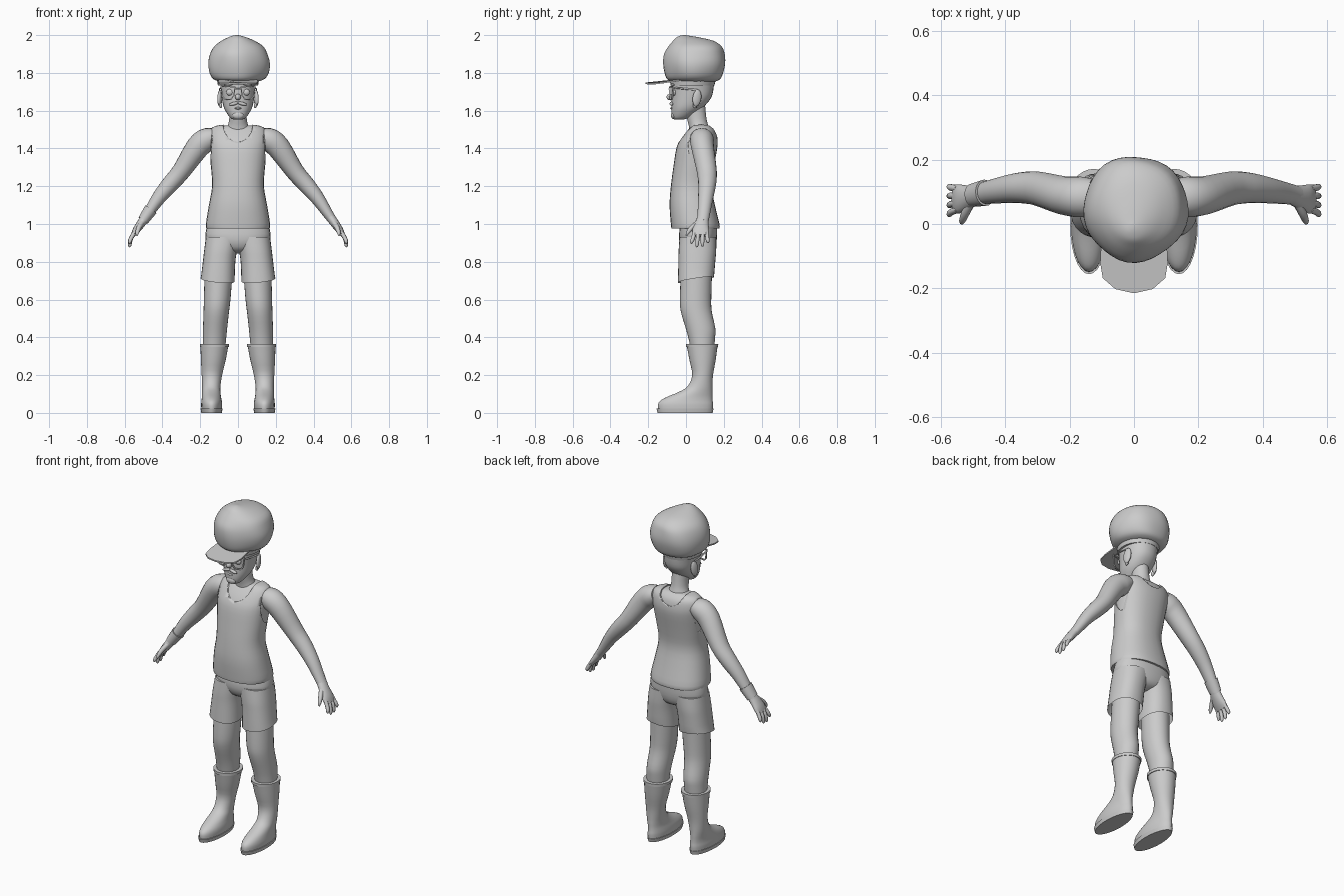
import bpy, bmesh, math
from mathutils import Vector, Matrix

grey = bpy.data.materials.new("light_grey")
grey.diffuse_color = (0.6, 0.6, 0.6, 1)


def finish(name, bm, angle=40):
    bmesh.ops.recalc_face_normals(bm, faces=bm.faces)
    me = bpy.data.meshes.new(name)
    bm.to_mesh(me)
    bm.free()
    me.materials.append(grey)
    me.shade_smooth()
    me.set_sharp_from_angle(angle=math.radians(angle))
    ob = bpy.data.objects.new(name, me)
    bpy.context.collection.objects.link(ob)
    return ob


def smooth_rows(rows, k):
    """Catmull-Rom resampling of a list of number tuples."""
    if k == 1:
        return rows
    out = []
    for i in range(len(rows) - 1):
        a, b, c, d = (rows[max(0, min(len(rows) - 1, i + j))] for j in (-1, 0, 1, 2))
        for s in range(k):
            t = s / k
            out.append([0.5 * (2 * q + (r - p) * t + (2 * p - 5 * q + 4 * r - w) * t * t
                               + (3 * q - p - 3 * r + w) * t ** 3)
                        for p, q, r, w in zip(a, b, c, d)])
    return out + [rows[-1]]


def skin(name, rings, caps=(True, True), angle=40):
    bm = bmesh.new()
    loops = [[bm.verts.new(p) for p in ring] for ring in rings]
    n = len(loops[0])
    for a, b in zip(loops, loops[1:]):
        for i in range(n):
            j = (i + 1) % n
            bm.faces.new((a[i], a[j], b[j], b[i]))
    if caps[0]:
        bm.faces.new(loops[0])
    if caps[1]:
        bm.faces.new(loops[-1])
    return finish(name, bm, angle)


def stack(name, rows, s=1, n=28, e=2.0, k=3, caps=(True, True), grow=0, lump=None):
    """Horizontal rounded sections: rows of (z, x0, x1, y0, y1)."""
    rings = []
    for z, x0, x1, y0, y1 in smooth_rows(rows, k):
        ring = []
        for i in range(n):
            a = math.tau * i / n
            c, d = math.cos(a), math.sin(a)
            m = lump(a, z) if lump else 1
            px = math.copysign(abs(c) ** (2 / e), c) * ((x1 - x0) / 2 + grow) * m
            py = math.copysign(abs(d) ** (2 / e), d) * ((y1 - y0) / 2 + grow) * m
            ring.append((s * ((x0 + x1) / 2 + px), (y0 + y1) / 2 + py, z))
        rings.append(ring)
    return skin(name, rings, caps)


def sym(rows):
    return [(z, -x, x, a, b) for z, x, a, b in rows]


def tube(name, pts, s=1, n=16, k=3):
    """Oval tube: points of (x, y, z, thickness radius, sideways radius)."""
    pts = smooth_rows(pts, k)
    P = [Vector(p[:3]) for p in pts]
    rings = []
    for i, p in enumerate(pts):
        t = (P[min(i + 1, len(P) - 1)] - P[max(i - 1, 0)]).normalized()
        v = t.cross(Vector((0, 1, 0))).normalized()
        u = v.cross(t)
        ring = []
        for j in range(n):
            a = math.tau * j / n
            q = P[i] + v * math.cos(a) * p[3] + u * math.sin(a) * p[4]
            ring.append((s * q.x, q.y, q.z))
        rings.append(ring)
    return skin(name, rings, angle=60)


def ball(name, loc, size, rot=(0, 0, 0)):
    bm = bmesh.new()
    bmesh.ops.create_uvsphere(bm, u_segments=16, v_segments=10, radius=1)
    ob = finish(name, bm)
    ob.location, ob.scale, ob.rotation_euler = loc, size, rot
    return ob


def cut(target, name, loc, rot, rx, ry, depth):
    bm = bmesh.new()
    bmesh.ops.create_cone(bm, cap_ends=True, segments=32, radius1=1, radius2=1, depth=depth)
    ob = finish(name, bm)
    ob.location, ob.rotation_euler, ob.scale = loc, rot, (rx, ry, 1)
    ob.hide_render = True
    ob.hide_set(True)
    mod = target.modifiers.new(name, 'BOOLEAN')
    mod.object, mod.operation, mod.solver = ob, 'DIFFERENCE', 'EXACT'


# torso, with the tank top as a slightly larger shell cut at neck and armholes
body = sym([(.975, .16, -.07, .17), (1.0, .163, -.073, .17), (1.1, .147, -.08, .146),
            (1.2, .13, -.073, .128), (1.3, .136, -.06, .14), (1.4, .146, -.044, .158),
            (1.45, .15, -.022, .16), (1.49, .142, .008, .15), (1.513, .115, .03, .13),
            (1.522, .06, .045, .115)])
stack("torso", body, e=2.3)
tank = stack("tank_top", [(r[0] + (.005 if r[0] > 1.47 else 0), *r[1:]) for r in body],
             e=2.3, grow=.007)
cut(tank, "neck_cutter", (0, .05, 1.53), (math.radians(97), 0, 0), .078, .085, .5)
for s in (-1, 1):
    cut(tank, "armhole_cutter", (s * .185, .08, 1.405), (0, math.pi / 2, 0), .1, .068, .1)

# neck and head
stack("neck", sym([(1.48, .075, .02, .13), (1.52, .055, .015, .118), (1.56, .046, .005, .108),
                   (1.64, .046, -.01, .1)]))
stack("head", sym([(1.553, .02, -.06, -.015), (1.56, .038, -.07, .01), (1.585, .058, -.076, .05),
                   (1.62, .076, -.077, .094), (1.67, .086, -.077, .134), (1.72, .092, -.078, .146),
                   (1.77, .1, -.075, .15)]), e=2.2)
ball("nose", (0, -.084, 1.672), (.015, .019, .017))
ball("lower_lip", (0, -.076, 1.613), (.018, .008, .006))
ball("goatee", (0, -.066, 1.575), (.03, .014, .02))

# face details, glasses and ears
for s in (-1, 1):
    ball("moustache", (s * .022, -.077, 1.637), (.026, .01, .009), (0, s * .25, 0))
    ball("eye", (s * .043, -.062, 1.697), (.02, .014, .018))
    ball("eyebrow", (s * .045, -.07, 1.738), (.03, .01, .007), (0, s * .15, 0))
    ball("ear", (s * .096, .058, 1.667), (.012, .024, .045), (-.15, 0, s * .3))
    ball("earlobe", (s * .092, .048, 1.627), (.008, .012, .014))
    frame = []
    for x, z in ((.012, 1.728), (.092, 1.732), (.086, 1.675), (.07, 1.657), (.036, 1.657), (.02, 1.678)):
        y = -.086 + 2.2 * x * x
        cx, cz = x + (.052 - x) * .16, z + (1.695 - z) * .16
        frame.append([(s * x, y - .004, z), (s * cx, y - .004, cz),
                      (s * cx, y + .004, cz), (s * x, y + .004, z)])
    skin("glasses_frame", frame + frame[:1], (False, False))
    tube("glasses_temple", [(.09, -.066, 1.722, .003, .005), (.097, .0, 1.715, .003, .005),
                            (.098, .06, 1.71, .003, .005)], s, n=6, k=1)
tube("glasses_bridge", [(-.016, -.088, 1.715, .004, .004), (.016, -.088, 1.715, .004, .004)], n=6, k=1)

# puffy cap, band and visor
def puff(a, z):
    w = max(0, min(1, (1.99 - z) / .08))
    return 1 + w * (.018 * math.sin(5 * a + 12 * z) + .012 * math.sin(3 * a + 1))

stack("cap_puff", [(1.755, -.105, .105, -.075, .16), (1.768, -.135, .138, -.098, .185),
                   (1.80, -.153, .16, -.11, .2), (1.85, -.158, .168, -.117, .211),
                   (1.90, -.148, .156, -.113, .207), (1.94, -.125, .135, -.092, .19),
                   (1.97, -.088, .088, -.068, .145), (1.988, -.052, .045, -.05, .07),
                   (1.997, -.028, .015, -.03, .015), (2.0, -.012, .0, -.015, .0)], n=40, lump=puff)
stack("cap_band", sym([(1.733, .106, -.082, .15), (1.77, .113, -.086, .16)]), k=1)
edge = [(.1, -.02), (.105, -.12), (.097, -.168), (.058, -.202), (0, -.215)]
outline = edge + [(-x, y) for x, y in edge[-2::-1]]
visor_z = lambda x, y: 1.772 + .155 * (y + .04) - 1.0 * x * x
skin("cap_visor", [[(x, y, visor_z(x, y) + d) for x, y in outline] for d in (-.004, .004)])

# hips of the shorts
stack("shorts_hips", sym([(.845, .03, .03, .1), (.865, .11, -.015, .145), (.92, .171, -.037, .163),
                          (1.0, .162, -.03, .165)]), e=2.3)

for s in (-1, 1):
    # shorts legs, with open hems
    leg = stack("shorts_leg", [(.703, .018, .198, -.043, .147), (.8, .014, .186, -.04, .155),
                               (.86, .004, .179, -.039, .16), (.93, -.02, .17, -.034, .16)],
                s, e=2.3, caps=(False, True))
    for v in leg.data.vertices:  # slanted hem
        if v.co.z < .71:
            v.co.z += .15 * (v.co.y - .05) + .1 * (abs(v.co.x) - .1)
    stack("leg", [(.34, .068, .185, .025, .148), (.4, .062, .185, .012, .154), (.45, .057, .185, -.002, .155),
                  (.54, .047, .182, -.028, .136), (.62, .038, .18, -.032, .134), (.8, .025, .175, -.025, .14)], s)
    # boots
    stack("boot", [(.02, .085, .194, -.148, .142), (.045, .084, .195, -.148, .143),
                   (.065, .086, .193, -.135, .141), (.085, .09, .191, -.1, .14),
                   (.11, .093, .19, -.04, .14), (.14, .093, .19, .008, .14), (.2, .084, .192, .033, .143),
                   (.28, .065, .196, .018, .157), (.362, .05, .199, .003, .168)], s)
    stack("boot_rim", [(.35, .048, .201, .0, .17), (.366, .047, .202, -.001, .171)], s, k=1)
    stack("boot_sole", [(0, .086, .194, -.15, .141), (.022, .081, .198, -.156, .146)], s, k=1)
    # arms
    tube("arm", [(.125, .085, 1.465, .045, .055), (.165, .084, 1.447, .062, .063), (.215, .088, 1.405, .062, .06),
                 (.30, .11, 1.28, .049, .053), (.36, .112, 1.21, .045, .047), (.42, .104, 1.138, .037, .04),
                 (.478, .094, 1.052, .027, .033), (.508, .088, 1.01, .023, .03)], s, n=20)
    # hands
    tube("palm", [(.49, .09, 1.035, .024, .03), (.515, .083, 1.0, .023, .037), (.54, .078, .965, .019, .045),
                  (.557, .078, .938, .011, .044)], s)
    for y, y2, z in ((.045, .03, .9), (.066, .058, .882), (.088, .087, .885), (.11, .116, .903)):
        tube("finger", [(.547, y, .957, .011, .01), (.566, (y + y2) / 2, .925, .011, .0105),
                        (.573, y2, z + .006, .009, .009), (.572, y2, z - .004, .004, .004)], s, n=10)
    tube("thumb", [(.51, .06, 1.005, .014, .014), (.525, .03, .98, .013, .012),
                   (.533, .01, .955, .01, .01), (.535, .002, .938, .004, .004)], s, n=10)

# wristband on one arm
tube("wristband", [(.462, .097, 1.077, .036, .041), (.502, .089, 1.019, .029, .036)], -1, n=20, k=1)
